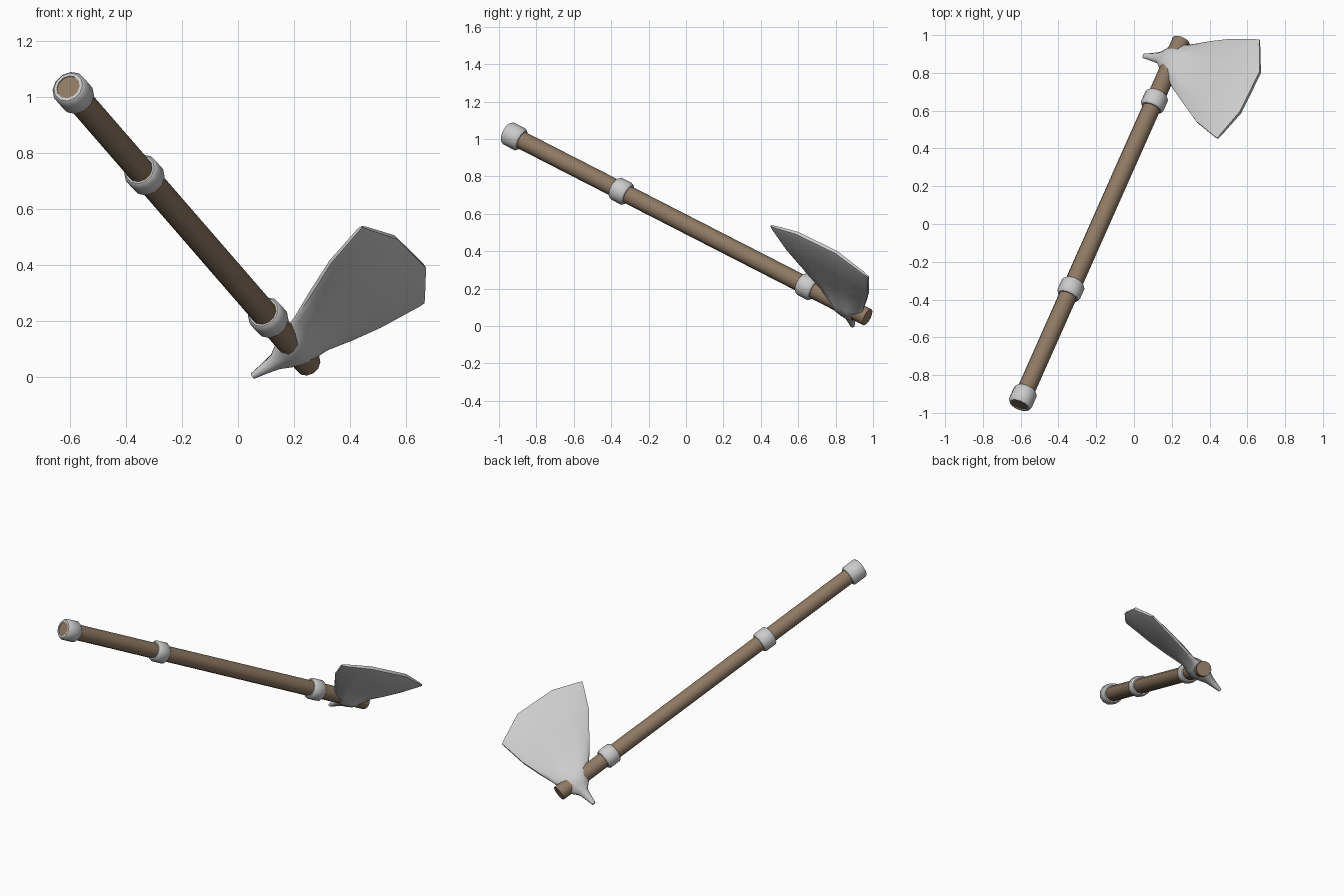
import bpy, bmesh, math
from mathutils import Vector, Matrix

if "Cube" in bpy.data.objects:
    bpy.data.objects.remove(bpy.data.objects["Cube"])

# Tool frame: shaft direction D, blade direction E, blade normal N
TOP = Vector((-0.607, -0.96, 1.035))
END = Vector((0.25, 0.97, 0.047))
LENGTH = (END - TOP).length
D = (END - TOP).normalized()
E = Vector((0.845, -0.1, 0.525))
E = (E - D * E.dot(D)).normalized()
N = D.cross(E)
HEAD = TOP + D * (LENGTH - 0.12)

wood = bpy.data.materials.new("wood")
wood.diffuse_color = (0.27, 0.19, 0.125, 1)
wood.use_nodes = True
wood.node_tree.nodes["Principled BSDF"].inputs["Base Color"].default_value = wood.diffuse_color


def finish(name, bm, angle, mat=None):
    bmesh.ops.recalc_face_normals(bm, faces=bm.faces)
    me = bpy.data.meshes.new(name)
    bm.to_mesh(me)
    bm.free()
    ob = bpy.data.objects.new(name, me)
    bpy.context.collection.objects.link(ob)
    if mat:
        me.materials.append(mat)
    bpy.ops.object.select_all(action='DESELECT')
    ob.select_set(True)
    bpy.context.view_layer.objects.active = ob
    bpy.ops.object.shade_smooth_by_angle(angle=math.radians(angle))
    return ob


def turned(name, profile, sides=12, closed=False, mat=None):
    """Spin (distance along shaft, radius) points round the shaft."""
    bm = bmesh.new()
    rings = []
    for t, r in profile:
        rings.append([bm.verts.new(TOP + D * t + (E * math.cos(a) + N * math.sin(a)) * r)
                      for a in (2 * math.pi * k / sides for k in range(sides))])
    pairs = list(zip(rings, rings[1:]))
    if closed:
        pairs.append((rings[-1], rings[0]))
    else:
        bm.faces.new(rings[0])
        bm.faces.new(rings[-1])
    for p, q in pairs:
        for k in range(sides):
            j = (k + 1) % sides
            bm.faces.new((p[k], p[j], q[j], q[k]))
    return finish(name, bm, 40, mat)


# Wooden shaft
turned("shaft", [(0.004, 0.048), (LENGTH, 0.048)], mat=wood)

# Metal bands: one on the butt end, two along the shaft
for name, mid, half in (("butt_band", 0.05, 0.05),
                        ("middle_band", 0.742, 0.045),
                        ("upper_band", 1.945, 0.045)):
    turned(name, [(mid - half, 0.044), (mid - half, 0.055), (mid - half + 0.012, 0.065),
                  (mid + half - 0.012, 0.065), (mid + half, 0.055), (mid + half, 0.044)],
           closed=True)

# Axe head: lofted from the rear spike, through the collar, to the cutting edge
F = (0, 0.05, 0.28, 0.69, 0.95, 1)                # stations across each section
BULGE = (0, 0.15, 0.82, 1, 0.16, 0)               # curve of the cutting edge
ROUND = (0.15, 0.45, 0.92, 0.94, 0.45, 0.15)
FLAT = (0.35, 0.75, 1, 1, 0.75, 0.35)
# (s, r) of upper edge, (s, r) of lower edge, half thickness, bulge, section shape
SECTIONS = [
    ((-0.012, -0.183), (0.012, -0.183), 0.011, 0, ROUND),
    ((-0.022, -0.13), (0.022, -0.13), 0.020, 0, ROUND),
    ((-0.032, -0.085), (0.032, -0.085), 0.030, 0, ROUND),
    ((-0.075, -0.045), (0.065, -0.045), 0.046, 0, ROUND),
    ((-0.11, 0.0), (0.085, 0.0), 0.060, 0, ROUND),
    ((-0.14, 0.04), (0.095, 0.045), 0.050, 0, ROUND),
    ((-0.175, 0.075), (0.108, 0.09), 0.032, 0, ROUND),
    ((-0.26, 0.18), (0.135, 0.18), 0.023, 0.01, FLAT),
    ((-0.36, 0.305), (0.163, 0.285), 0.020, 0.03, FLAT),
    ((-0.437, 0.455), (0.182, 0.445), 0.017, 0.08, FLAT),
    ((-0.445, 0.475), (0.185, 0.464), 0.009, 0.086, FLAT),
]
bm = bmesh.new()
loops = []
for a, b, h, bulge, shape in SECTIONS:
    a, b = Vector(a), Vector(b)
    mid = []
    for f, w in zip(F, BULGE):
        p = a.lerp(b, f)
        mid.append(HEAD + D * p.x + E * (p.y + w * bulge))
    front = [bm.verts.new(m + N * h * k) for m, k in zip(mid, shape)]
    back = [bm.verts.new(m - N * h * k) for m, k in zip(mid, shape)]
    loops.append(front + back[::-1])
for p, q in zip(loops, loops[1:]):
    for k in range(12):
        j = (k + 1) % 12
        bm.faces.new((p[k], p[j], q[j], q[k]))
for cap in (loops[0], loops[-1]):
    for k in range(5):
        bm.faces.new((cap[k], cap[k + 1], cap[10 - k], cap[11 - k]))
finish("axe_head", bm, 55)
